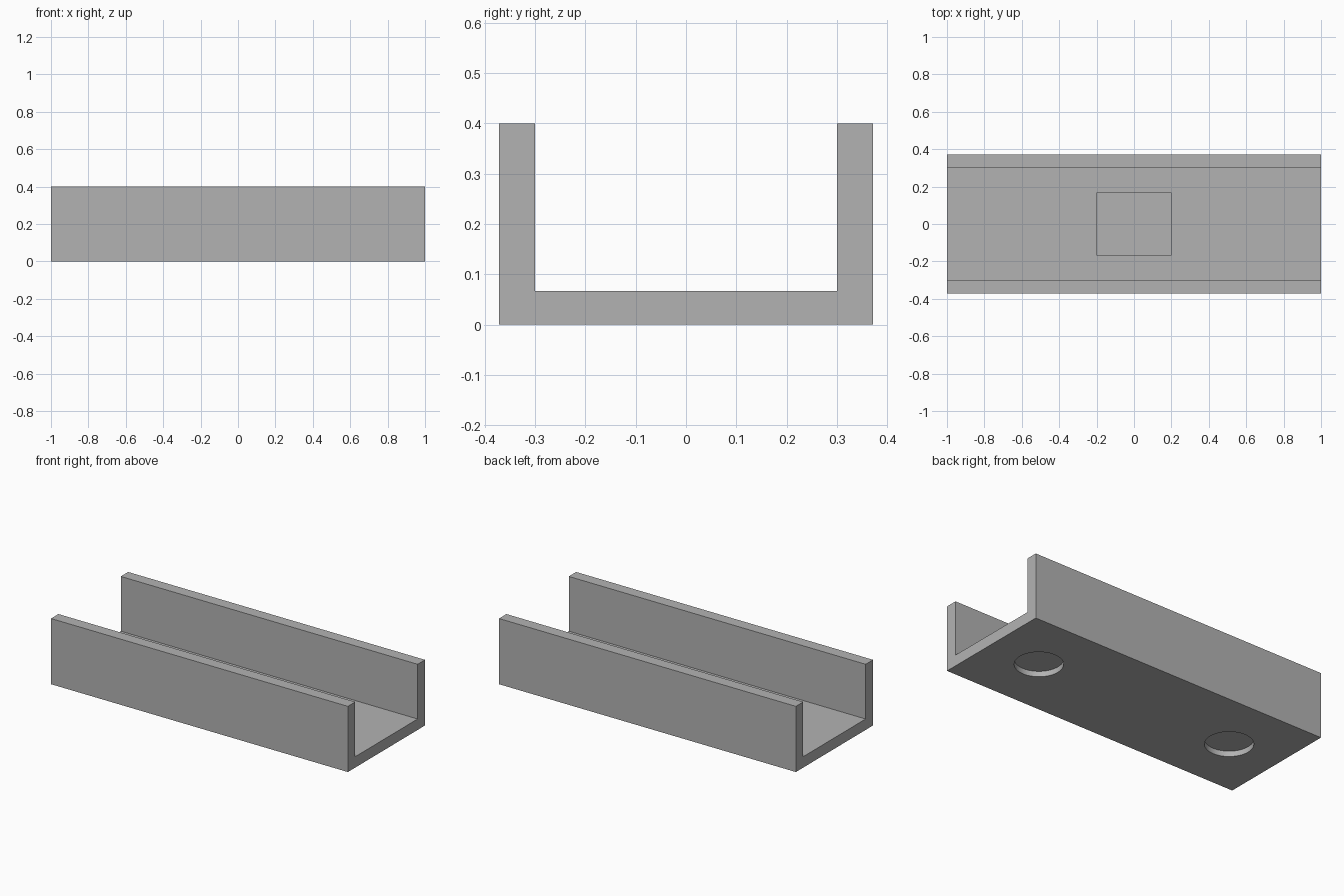
import bpy, bmesh
from mathutils import Vector

if "Cube" in bpy.data.objects:
    bpy.data.objects.remove(bpy.data.objects["Cube"], do_unlink=True)

LENGTH, HALF_WIDTH, HALF_INNER = 2.0, 0.371, 0.3
HEIGHT, FLOOR, POCKET = 0.4, 0.0667, 0.0333

grey = bpy.data.materials.new("plain grey")
grey.use_nodes = True
colour = (0.45, 0.45, 0.45, 1)
grey.diffuse_color = colour
grey.node_tree.nodes["Principled BSDF"].inputs["Base Color"].default_value = colour


# U-shaped channel: half profile mirrored, then extruded along x
half = [(HALF_WIDTH, 0), (HALF_WIDTH, HEIGHT), (HALF_INNER, HEIGHT), (HALF_INNER, FLOOR)]
profile = half + [(-y, z) for y, z in reversed(half)]
bm = bmesh.new()
face = bm.faces.new([bm.verts.new((-LENGTH / 2, y, z)) for y, z in profile])
grown = bmesh.ops.extrude_face_region(bm, geom=[face])["geom"]
bmesh.ops.translate(bm, vec=Vector((LENGTH, 0, 0)),
                    verts=[v for v in grown if isinstance(v, bmesh.types.BMVert)])
bmesh.ops.recalc_face_normals(bm, faces=bm.faces)
mesh = bpy.data.meshes.new("channel")
bm.to_mesh(mesh)
bm.free()
channel = bpy.data.objects.new("channel", mesh)
bpy.context.collection.objects.link(channel)
mesh.materials.append(grey)


def cut(cutter, name):
    """Subtract a helper solid from the channel, then discard it."""
    cutter.name = name
    cutter.hide_render = True
    cutter.data.materials.append(grey)
    mod = channel.modifiers.new(name, "BOOLEAN")
    mod.operation, mod.solver, mod.object = "DIFFERENCE", "EXACT", cutter
    bpy.context.view_layer.objects.active = channel
    bpy.ops.object.modifier_apply(modifier=name)
    bpy.data.objects.remove(cutter, do_unlink=True)


# Round blind pockets in the underside
for side in (-1, 1):
    bpy.ops.mesh.primitive_cylinder_add(vertices=64, radius=0.133, depth=2 * POCKET,
                                        location=(side * 0.667, 0, 0))
    cut(bpy.context.object, "round_pocket_cutter")

# Rectangular recess in the middle of the floor
bpy.ops.mesh.primitive_cube_add(size=1, location=(0, 0, FLOOR))
recess = bpy.context.object
recess.scale = (0.4, 0.333, 2 * POCKET)
bpy.context.view_layer.update()
cut(recess, "floor_recess_cutter")

# Round pocket walls smooth, all other edges sharp
bpy.ops.object.select_all(action="DESELECT")
channel.select_set(True)
bpy.context.view_layer.objects.active = channel
bpy.ops.object.shade_smooth_by_angle()
